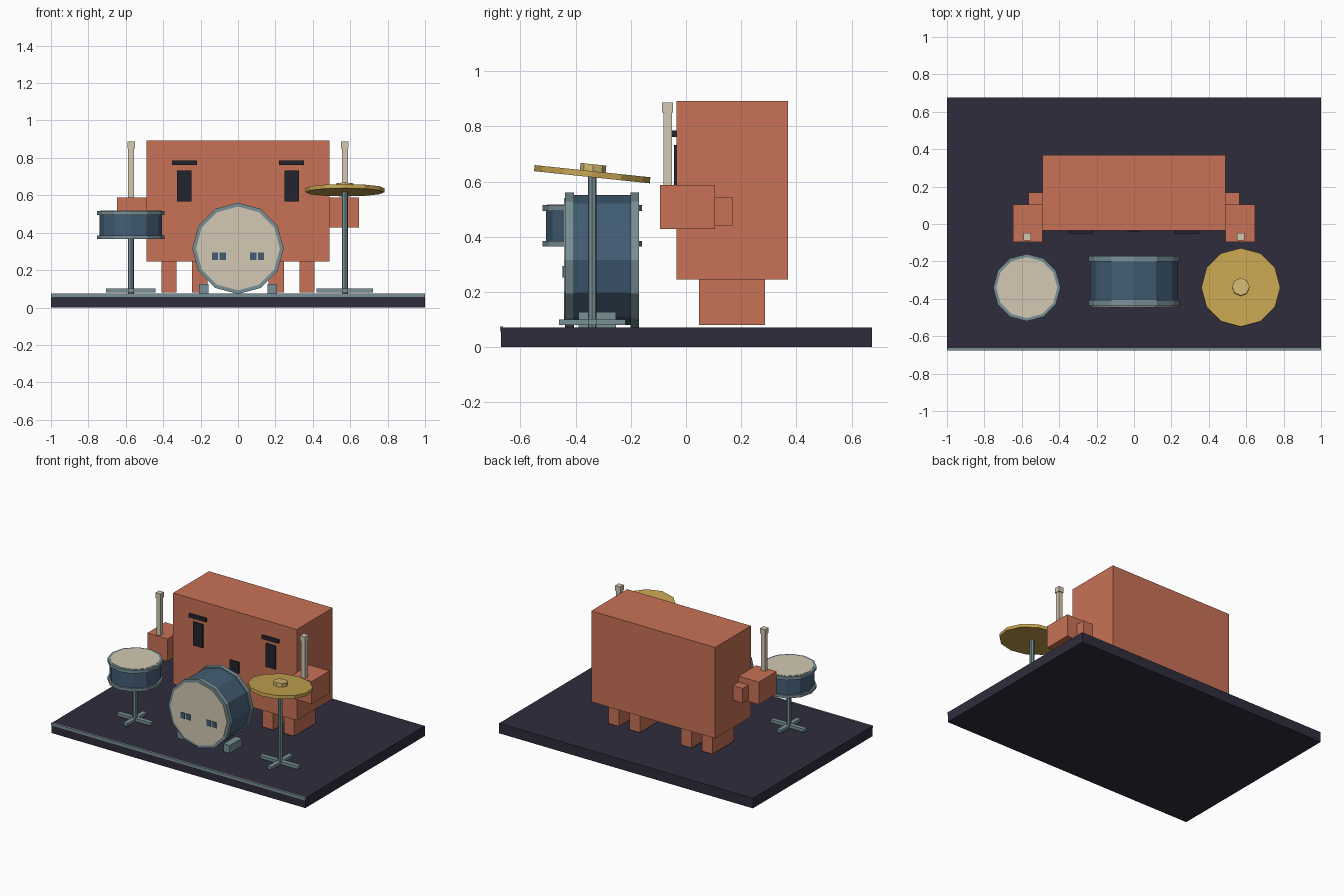
import bpy, bmesh, math
from mathutils import Matrix

if "Cube" in bpy.data.objects:
    bpy.data.objects.remove(bpy.data.objects["Cube"])


def material(name, r, g, b):
    lin = [((c / 255 + 0.055) / 1.055) ** 2.4 for c in (r, g, b)]
    m = bpy.data.materials.new(name)
    m.diffuse_color = (*lin, 1)
    m.use_nodes = True
    m.node_tree.nodes["Principled BSDF"].inputs["Base Color"].default_value = m.diffuse_color
    return m


ORANGE = material("terracotta", 200, 114, 86)
DARK = material("stage_dark", 46, 44, 60)
INK = material("face_ink", 35, 35, 48)
CREAM = material("cream", 212, 201, 179)
STEEL = material("steel", 120, 144, 151)
BLUE = material("drum_blue", 66, 93, 116)
GOLD = material("cymbal_gold", 198, 163, 80)
BELL = material("bell_gold", 208, 184, 116)


def finish(name, bm, mat):
    bmesh.ops.recalc_face_normals(bm, faces=bm.faces)
    me = bpy.data.meshes.new(name)
    bm.to_mesh(me)
    bm.free()
    me.materials.append(mat)
    ob = bpy.data.objects.new(name, me)
    bpy.context.collection.objects.link(ob)
    return ob


def box(name, mat, x, y, z):
    """Box from (min, max) ranges on each axis."""
    bm = bmesh.new()
    mid = [(a + b) / 2 for a, b in (x, y, z)]
    size = [b - a for a, b in (x, y, z)]
    bmesh.ops.create_cube(bm, size=1, matrix=Matrix.Translation(mid) @ Matrix.Diagonal((*size, 1)))
    return finish(name, bm, mat)


def pair(name, mat, x, y, z):
    """Box on the right, and its mirror image on the left."""
    box(name + "_right", mat, x, y, z)
    box(name + "_left", mat, (-x[1], -x[0]), y, z)


def disc(name, mat, center, r, depth, sides=12, tilt=0.0, r_top=None):
    """Cylinder or cone frustum; tilt in degrees about x."""
    bm = bmesh.new()
    bmesh.ops.create_cone(bm, cap_ends=True, segments=sides, radius1=r,
                          radius2=r if r_top is None else r_top, depth=depth,
                          matrix=Matrix.Translation(center) @ Matrix.Rotation(math.radians(tilt), 4, 'X'))
    return finish(name, bm, mat)


def stand(name, x, y, top, half_x, half_y):
    """Post on a crossed foot."""
    disc(name + "_post", STEEL, (x, y, (0.072 + top) / 2), 0.016, top - 0.072, 8)
    box(name + "_foot_wide", STEEL, (x - half_x, x + half_x), (y - 0.016, y + 0.016), (0.08, 0.102))
    box(name + "_foot_deep", STEEL, (x - 0.016, x + 0.016), (y - half_y, y + half_y), (0.08, 0.101))


# Stage with a front trim strip
box("stage", DARK, (-1, 1), (-0.67, 0.675), (0, 0.072))
box("stage_trim", STEEL, (-1, 1), (-0.675, -0.664), (0.056, 0.075))

# Blocky drummer
box("body", ORANGE, (-0.488, 0.488), (-0.035, 0.37), (0.245, 0.893))
pair("outer_leg", ORANGE, (0.328, 0.41), (0.047, 0.287), (0.08, 0.25))
pair("inner_leg", ORANGE, (0.162, 0.245), (0.047, 0.287), (0.08, 0.25))
pair("upper_arm", ORANGE, (0.48, 0.565), (0.05, 0.168), (0.44, 0.545))
pair("forearm", ORANGE, (0.488, 0.648), (-0.095, 0.105), (0.428, 0.588))

# Face
pair("eye", INK, (0.248, 0.325), (-0.044, -0.034), (0.567, 0.733))
pair("eyebrow", INK, (0.22, 0.353), (-0.052, -0.034), (0.762, 0.786))
box("mouth", INK, (-0.036, 0.036), (-0.044, -0.034), (0.46, 0.54))

# Drumsticks
pair("drumstick", CREAM, (0.555, 0.587), (-0.082, -0.051), (0.58, 0.85))
pair("drumstick_tip", CREAM, (0.551, 0.591), (-0.087, -0.047), (0.85, 0.887))

# Bass drum
ZC = 0.316
disc("bass_shell", BLUE, (0, -0.304, ZC), 0.236, 0.255, tilt=90)
disc("bass_front_hoop", STEEL, (0, -0.422, ZC), 0.244, 0.032, tilt=90)
disc("bass_rear_hoop", STEEL, (0, -0.186, ZC), 0.244, 0.03, tilt=90)
disc("bass_skin", CREAM, (0, -0.438, ZC), 0.224, 0.01, tilt=90)
pair("bass_foot", STEEL, (0.158, 0.208), (-0.39, -0.253), (0.072, 0.127))
for i, x in enumerate((0.065, 0.107)):
    pair(f"bass_mark_{i + 1}", BLUE, (x, x + 0.033), (-0.447, -0.441), (0.253, 0.294))

# Snare drum
SX, SY = -0.573, -0.34
disc("snare_shell", BLUE, (SX, SY, 0.441), 0.167, 0.14)
disc("snare_top_hoop", STEEL, (SX, SY, 0.505), 0.18, 0.022)
disc("snare_bottom_hoop", STEEL, (SX, SY, 0.375), 0.18, 0.02)
disc("snare_skin", CREAM, (SX, SY, 0.515), 0.163, 0.006)
stand("snare_stand", SX, SY, 0.37, 0.132, 0.11)

# Cymbal, tipped towards the drummer
CX, CY = 0.571, -0.34
disc("cymbal", GOLD, (CX, CY, 0.627), 0.211, 0.022, tilt=-6)
disc("cymbal_bell", BELL, (CX, CY + 0.003, 0.649), 0.047, 0.028, 8, tilt=-6)
stand("cymbal_stand", CX, CY, 0.62, 0.15, 0.12)
